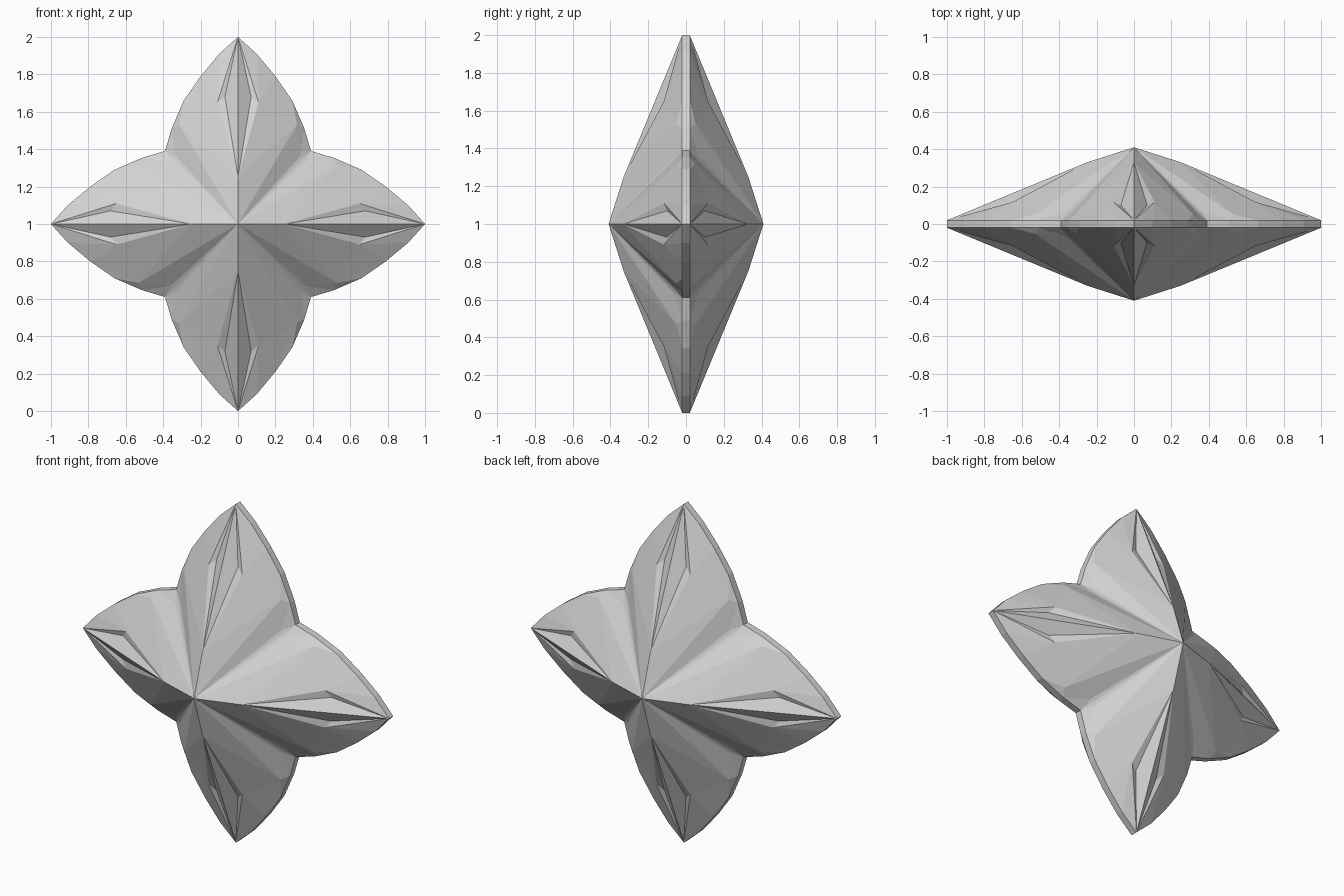
import bpy
import bmesh
from math import pi
from mathutils import Matrix, Vector

cube = bpy.data.objects.get("Cube")
if cube:
    bpy.data.objects.remove(cube, do_unlink=True)

RIM = 0.02  # half thickness of the outer edge


def make_material(name, value):
    mat = bpy.data.materials.new(name)
    mat.use_nodes = True
    colour = (value, value, value, 1)
    mat.diffuse_color = colour
    mat.node_tree.nodes["Principled BSDF"].inputs["Base Color"].default_value = colour
    return mat


# Half of one arm: sideways offset, distance from the centre, height
POINTS = {
    "apex": (0, 0, 0.41),
    "ridge": (0, 0.25, 0.33),
    "tip": (0, 1, RIM),
    "dent": (0.07, 0.68, 0.10),
    "bump": (0.11, 0.65, 0.117),
    "shoulder": (0.315, 0.53, 0.052),
    "hip": (0.33, 0.36, 0.068),
    "notch": (0.39, 0.39, RIM),
    "rim1": (0.355, 0.51, RIM),
    "rim2": (0.29, 0.66, RIM),
    "rim3": (0.2, 0.79, RIM),
    "rim4": (0.1, 0.91, RIM),
}
FACETS = [
    "apex notch hip", "apex hip shoulder", "apex shoulder ridge",
    "ridge shoulder bump", "ridge bump dent", "ridge dent tip",
    "dent bump tip", "tip bump rim4", "rim4 bump rim3",
    "rim3 bump shoulder", "rim3 shoulder rim2", "rim2 shoulder rim1",
    "rim1 shoulder hip", "rim1 hip notch",
]
OUTLINE = ["notch", "rim1", "rim2", "rim3", "rim4", "tip"]

bm = bmesh.new()
for quarter in range(4):
    turn = Matrix.Rotation(quarter * pi / 2, 3, "Y")
    for side in (-1, 1):
        def place(name, depth):
            x, r, h = POINTS[name]
            return turn @ Vector((side * x, depth * h, r)) + Vector((0, 0, 1))

        # Faceted front and back
        for depth in (-1, 1):
            for facet in FACETS:
                bm.faces.new([bm.verts.new(place(n, depth)) for n in facet.split()])
        # Thin outer edge
        for a, b in zip(OUTLINE, OUTLINE[1:]):
            corners = (place(a, -1), place(b, -1), place(b, 1), place(a, 1))
            bm.faces.new([bm.verts.new(c) for c in corners])

bmesh.ops.remove_doubles(bm, verts=bm.verts, dist=0.0005)
bmesh.ops.recalc_face_normals(bm, faces=bm.faces)

mesh = bpy.data.meshes.new("star_body")
bm.to_mesh(mesh)
bm.free()
mesh.materials.append(make_material("light grey", 0.65))
star = bpy.data.objects.new("star_body", mesh)
bpy.context.collection.objects.link(star)
